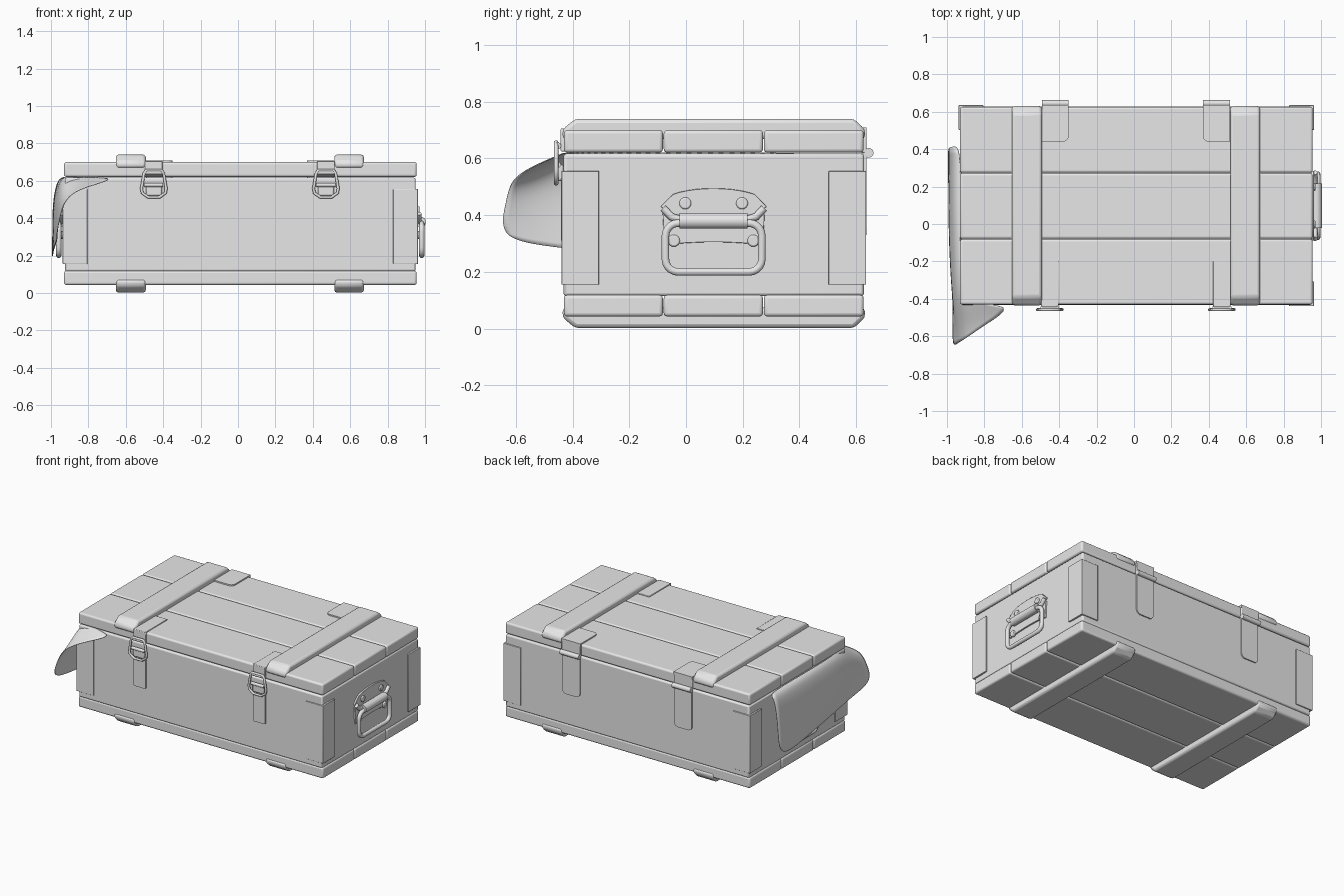
import bpy, bmesh, math
from mathutils import Vector

if "Cube" in bpy.data.objects:
    bpy.data.objects.remove(bpy.data.objects["Cube"])

grey = bpy.data.materials.new("plain grey")
grey.diffuse_color = (0.8, 0.8, 0.8, 1)
grey.use_nodes = True
grey.node_tree.nodes["Principled BSDF"].inputs["Base Color"].default_value = grey.diffuse_color

CX = 0.012                      # middle of the crate along x
X0, X1, Y0, Y1 = -0.93, 0.955, -0.432, 0.628


def finish(name, bm, bevel=0.0, segments=2, smooth=35):
    bmesh.ops.recalc_face_normals(bm, faces=bm.faces)
    me = bpy.data.meshes.new(name)
    bm.to_mesh(me)
    bm.free()
    return place(name, me, bevel, segments, smooth)


def place(name, me, bevel=0.0, segments=2, smooth=35):
    ob = bpy.data.objects.new(name, me)
    bpy.context.collection.objects.link(ob)
    me.materials.clear()
    me.materials.append(grey)
    if bevel:
        mod = ob.modifiers.new("bevel", 'BEVEL')
        mod.width, mod.segments, mod.limit_method = bevel, segments, 'ANGLE'
        mod.angle_limit = math.radians(35)
    bpy.ops.object.select_all(action='DESELECT')
    ob.select_set(True)
    bpy.context.view_layer.objects.active = ob
    bpy.ops.object.shade_smooth_by_angle(angle=math.radians(smooth))
    return ob


def box(name, x, y, z, bevel=0.0, segments=2):
    bm = bmesh.new()
    bmesh.ops.create_cube(bm, size=1)
    for v in bm.verts:
        v.co = Vector([(r[0] + r[1]) / 2 + c * (r[1] - r[0]) for r, c in zip((x, y, z), v.co)])
    return finish(name, bm, bevel, segments)


def prism(name, profile, to_world, depth, bevel=0.0):
    """Extrude a 2D outline by depth; to_world maps (a, b, d) to a point."""
    bm = bmesh.new()
    lo, hi = [[bm.verts.new(to_world(a, b, d)) for a, b in profile] for d in depth]
    n = len(profile)
    bm.faces.new(lo)
    bm.faces.new(hi)
    for i in range(n):
        bm.faces.new((lo[i], lo[(i + 1) % n], hi[(i + 1) % n], hi[i]))
    return finish(name, bm, bevel)


def rounded(a0, a1, b0, b1, r, corners=(1, 1, 1, 1), steps=5):
    """Rounded rectangle, corners ordered low-left, low-right, up-right, up-left."""
    pts = []
    spec = ((a0, b0, 1, 1, 180), (a1, b0, -1, 1, 270), (a1, b1, -1, -1, 0), (a0, b1, 1, -1, 90))
    for (a, b, sa, sb, ang), on in zip(spec, corners):
        if not on:
            pts.append((a, b))
            continue
        for i in range(steps + 1):
            t = math.radians(ang + 90 * i / steps)
            pts.append((a + sa * r + r * math.cos(t), b + sb * r + r * math.sin(t)))
    return pts


def wire(name, points, radius, closed=True):
    cu = bpy.data.curves.new(name, 'CURVE')
    cu.dimensions, cu.bevel_depth, cu.bevel_resolution = '3D', radius, 3
    cu.use_fill_caps = True
    sp = cu.splines.new('POLY')
    sp.points.add(len(points) - 1)
    for p, co in zip(sp.points, points):
        p.co = (*co, 1)
    sp.use_cyclic_u = closed
    tmp = bpy.data.objects.new(name + " path", cu)
    bpy.context.collection.objects.link(tmp)
    dg = bpy.context.evaluated_depsgraph_get()
    me = bpy.data.meshes.new_from_object(tmp.evaluated_get(dg))
    bpy.data.objects.remove(tmp)
    return place(name, me, smooth=50)


# crate body and the boards of lid and floor
box("crate_body", (X0 + 0.005, X1 - 0.005), (Y0, Y1), (0.115, 0.617), 0.01)
edges = [Y0, -0.08, 0.273, Y1]
for i in range(3):
    y = (edges[i] + 0.0015, edges[i + 1] - 0.0015)
    box(f"lid_board_{i}", (X0, X1), y, (0.621, 0.70), 0.012, 3)
    box(f"floor_board_{i}", (X0, X1), y, (0.043, 0.119), 0.012, 3)

# crossing battens above and below
BATTEN = [(Y0 - 0.003, 0.668), (Y0 - 0.003, 0.703), (-0.39, 0.74),
          (0.592, 0.74), (Y1 + 0.003, 0.703), (Y1 + 0.003, 0.668)]
for side, x in (("left", (-0.653, -0.493)), ("right", (0.515, 0.673))):
    prism(f"lid_batten_{side}", BATTEN, lambda a, b, d: (d, a, b), x, 0.014)
    prism(f"floor_batten_{side}", BATTEN, lambda a, b, d: (d, a, 0.742 - b), x, 0.014)

# corner plates, wrapped around each upright edge
T = 0.007
for sx, ex in ((-1, X0), (1, X1)):
    for sy, ey in ((-1, Y0), (1, Y1)):
        tag = ("left" if sx < 0 else "right") + ("_front" if sy < 0 else "_back")
        shape = [(ex + sx * T, ey + sy * T), (ex - sx * 0.125, ey + sy * T), (ex - sx * 0.125, ey - sy * 0.004),
                 (ex - sx * 0.01, ey - sy * 0.01), (ex - sx * 0.004, ey - sy * 0.125),
                 (ex + sx * T, ey - sy * 0.125)]
        prism(f"corner_plate_{tag}", shape, lambda a, b, d: (a, b, d), (0.155, 0.556), 0.002)

# front latches
for side, x in (("left", -0.45), ("right", 0.47)):
    w = 0.047
    prism(f"latch_strap_{side}", rounded(x - w, x + w, 0.31, 0.53, 0.008),
          lambda a, b, d: (a, d, b), (Y0 - 0.008, Y0 + 0.01))
    box(f"latch_lever_{side}", (x - 0.043, x + 0.043), (Y0 - 0.022, Y0), (0.52, 0.58), 0.008)
    box(f"latch_catch_{side}", (x - w, x + w), (Y0 - 0.010, Y0 + 0.01), (0.625, 0.706), 0.004)
    box(f"latch_lid_plate_{side}", (x - w, x + w), (Y0 - 0.006, -0.20), (0.69, 0.706), 0.003)
    for z, r in ((0.578, 0.011), (0.645, 0.012)):
        wire(f"latch_roll_{side}", [(x - 0.05, Y0 - 0.02, z), (x + 0.05, Y0 - 0.02, z)], r, False)
    loop = [(-0.03, 0.512), (0.03, 0.512), (0.062, 0.535), (0.066, 0.56), (0.052, 0.64), (0.04, 0.657),
            (-0.04, 0.657), (-0.052, 0.64), (-0.066, 0.56), (-0.062, 0.535)]
    wire(f"latch_loop_{side}", [(x + a, Y0 - 0.026, b) for a, b in loop], 0.008)

# back hinges
for side, x0, x1, lows in (("left", -0.493, -0.35, (0, 1, 0, 0)), ("right", 0.368, 0.513, (1, 0, 0, 0))):
    prism(f"hinge_lid_plate_{side}", rounded(x0, x1, 0.44, Y1 + 0.009, 0.03, lows),
          lambda a, b, d: (a, b, d), (0.69, 0.709))
    box(f"hinge_lid_flange_{side}", (x0, x1), (Y1 - 0.01, Y1 + 0.009), (0.62, 0.709), 0.004)
    m = (x0 + x1) / 2
    prism(f"hinge_strap_{side}", rounded(m - 0.068, m + 0.068, 0.33, 0.63, 0.03, (1, 1, 0, 0)),
          lambda a, b, d: (a, d, b), (Y1 - 0.01, Y1 + 0.008))
    wire(f"hinge_barrel_{side}", [(x0, 0.645, 0.62), (x1, 0.645, 0.62)], 0.017, False)

# carrying handles on both ends
MY = 0.0975                     # middle of the handle along y
for side, s in (("left", -1), ("right", 1)):
    face = 0.9425 - 0.005

    def at(a, b, d):
        return (CX + s * (face + d), MY + a, b)

    top = [(0.187 * math.cos(math.radians(t)), 0.437 + 0.058 * math.sin(math.radians(t)))
           for t in range(40, 141, 10)]
    prism(f"handle_plate_{side}", [(0.145, 0.40), (0.187, 0.43)] + top + [(-0.187, 0.43), (-0.145, 0.40)],
          at, (-0.005, 0.012), 0.002)
    low = [(0.185 * math.cos(math.radians(t)), 0.285 + 0.02 * math.sin(math.radians(t)))
           for t in range(20, 161, 20)]
    prism(f"handle_stop_plate_{side}", [(0.18, 0.41)] + low + [(-0.18, 0.41)], at, (-0.005, 0.011), 0.002)
    for a, b in ((-0.1, 0.442), (0.1, 0.442), (-0.14, 0.31), (0.14, 0.31)):
        disc = [(a + 0.021 * math.cos(math.tau * i / 16), b + 0.021 * math.sin(math.tau * i / 16))
                for i in range(16)]
        prism(f"handle_rivet_{side}", disc, at, (0.0, 0.021), 0.005)
    wire(f"handle_loop_{side}", [at(a, b, 0.033) for a, b in rounded(-0.17, 0.17, 0.2, 0.372, 0.045)], 0.014)
    wire(f"handle_grip_{side}", [at(a, 0.38, 0.027) for a in (-0.12, 0.12)], 0.029, False)
    for e in (-1, 1):
        wire(f"handle_clip_{side}", [at(e * a, b, 0.018) for a, b in ((0.11, 0.382), (0.15, 0.395), (0.178, 0.425))],
             0.014, False)

# cloth caught under the lid, hanging over the left end
ROWS = [
    [(-0.925, .41, .619), (-0.93, .1, .619), (-0.93, -.2, .619), (-0.92, -.43, .619), (-0.62, -.43, .619)],
    [(-0.965, .415, .61), (-0.965, .1, .61), (-0.955, -.25, .60), (-0.945, -.47, .585), (-0.80, -.54, .573)],
    [(-0.985, .41, .50), (-0.99, .1, .50), (-0.98, -.2, .50), (-0.96, -.51, .51), (-0.91, -.62, .525)],
    [(-0.99, .40, .35), (-0.993, .1, .37), (-0.987, -.2, .39), (-0.965, -.47, .42), (-0.945, -.635, .44)],
    [(-0.993, .385, .175), (-0.99, .1, .215), (-0.98, -.2, .253), (-0.965, -.45, .287), (-0.972, -.665, .313)],
]
bm = bmesh.new()
grid = [[bm.verts.new(p) for p in row] for row in ROWS]
for r in range(4):
    for c in range(4):
        bm.faces.new((grid[r][c], grid[r][c + 1], grid[r + 1][c + 1], grid[r + 1][c]))
cloth = finish("hanging_cloth", bm, smooth=80)
sub = cloth.modifiers.new("soften", 'SUBSURF')
sub.levels = sub.render_levels = 3
thick = cloth.modifiers.new("thickness", 'SOLIDIFY')
thick.thickness, thick.offset = 0.004, 0
